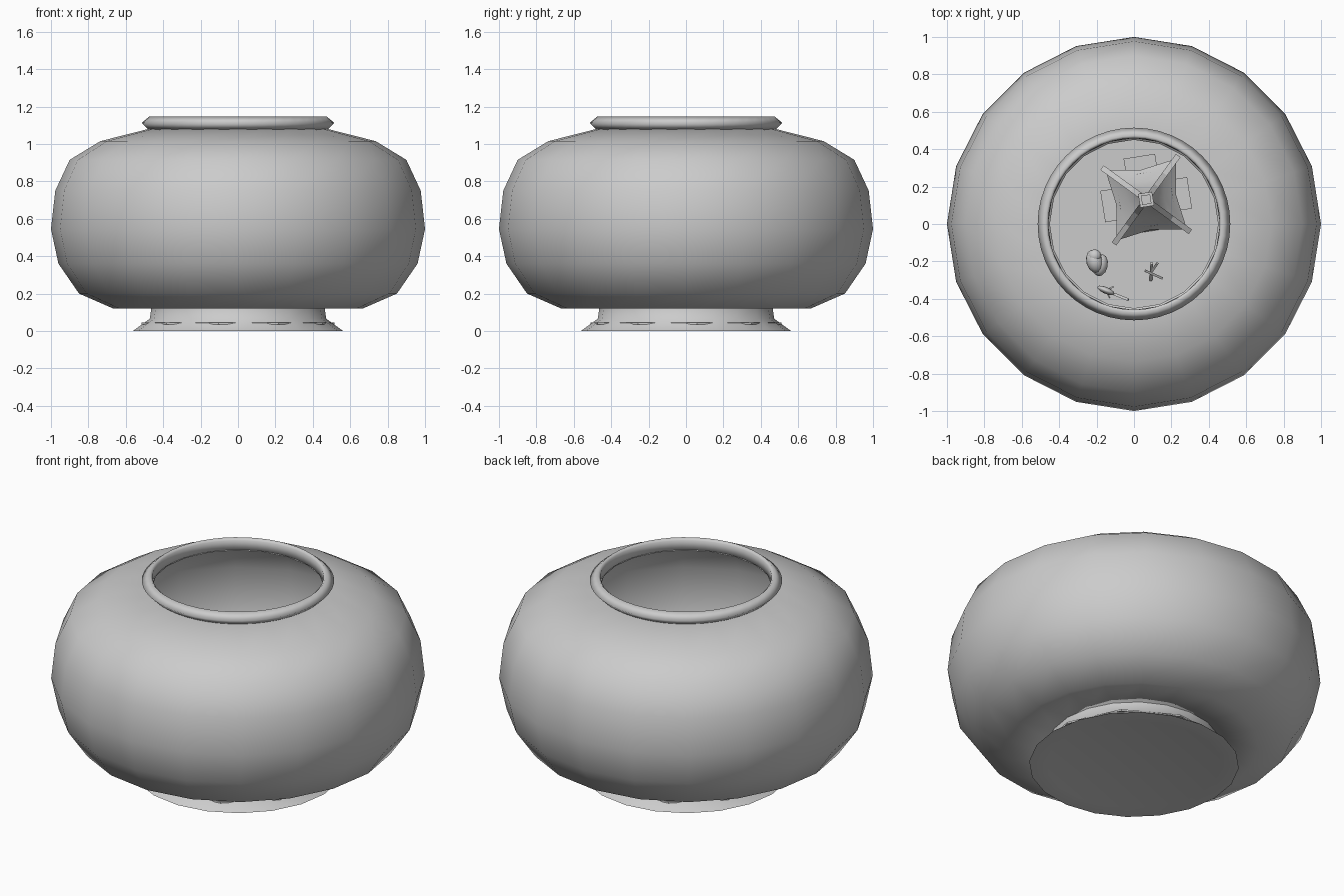
import bpy, bmesh, math
from mathutils import Vector, Matrix

cube = bpy.data.objects.get("Cube")
if cube:
    bpy.data.objects.remove(cube, do_unlink=True)

grey = bpy.data.materials.new("plain grey")
grey.use_nodes = True
grey.diffuse_color = (0.6, 0.6, 0.6, 1)
grey.node_tree.nodes["Principled BSDF"].inputs["Base Color"].default_value = (0.6, 0.6, 0.6, 1)


def finish(name, bm, sharp=180):
    """Turn a bmesh into an object, smooth below the given edge angle."""
    bmesh.ops.remove_doubles(bm, verts=bm.verts, dist=1e-5)
    bmesh.ops.recalc_face_normals(bm, faces=bm.faces)
    for f in bm.faces:
        f.smooth = sharp > 0
    for e in bm.edges:
        if len(e.link_faces) == 2:
            e.smooth = e.calc_face_angle() < math.radians(sharp)
    mesh = bpy.data.meshes.new(name)
    bm.to_mesh(mesh)
    bm.free()
    mesh.materials.append(grey)
    ob = bpy.data.objects.new(name, mesh)
    bpy.context.collection.objects.link(ob)
    return ob


def lathe(name, profile, sides, closed=False, sharp=180, turn=0, width=lambda i: 1):
    """Spin (radius, height) points round z; width scales alternate spokes."""
    bm = bmesh.new()
    rings = []
    for i in range(sides):
        a = math.radians(turn) + math.tau * i / sides
        rings.append([bm.verts.new((r * width(i) * math.cos(a), r * width(i) * math.sin(a), z))
                      for r, z in profile])
    n = len(profile)
    for i in range(sides):
        p, q = rings[i], rings[(i + 1) % sides]
        for j in range(n if closed else n - 1):
            k = (j + 1) % n
            pts = [p[j], q[j], q[k], p[k]]
            if profile[j][0] == 0:
                pts = [p[j], q[k], p[k]]
            elif profile[k][0] == 0:
                pts = [p[j], q[j], p[k]]
            bm.faces.new(pts)
    return finish(name, bm, sharp)


def box(name, centre, size, turn=0):
    bm = bmesh.new()
    bmesh.ops.create_cube(bm, size=1)
    bm.transform(Matrix.Translation(centre) @ Matrix.Rotation(turn, 4, 'Z')
                 @ Matrix.Diagonal((*size, 1)))
    return finish(name, bm, 0)


def beam(name, a, b, w):
    """Square bar between two points."""
    a, b = Vector(a), Vector(b)
    bm = bmesh.new()
    bmesh.ops.create_cube(bm, size=1)
    bm.transform(Matrix.Translation((a + b) / 2)
                 @ (b - a).to_track_quat('Z', 'Y').to_matrix().to_4x4()
                 @ Matrix.Diagonal((w, w, (b - a).length, 1)))
    return finish(name, bm, 0)


def blob(name, centre, size, turn=0):
    bm = bmesh.new()
    bmesh.ops.create_uvsphere(bm, u_segments=12, v_segments=8, radius=1)
    bm.transform(Matrix.Translation(centre) @ Matrix.Rotation(turn, 4, 'Z')
                 @ Matrix.Diagonal((*size, 1)))
    return finish(name, bm)


# Bowl: outer wall, then a thin inner wall back down to the open bottom
outer = [(.45, .12), (.667, .12), (.85, .2), (.96, .36), (1, .545), (.977, .75),
         (.90, .915), (.736, 1.015), (.48, 1.08)]
inner = [(r - .02, z - .005 if z > .5 else z + .012) for r, z in reversed(outer[1:])]
lathe("bowl", outer + inner + [(.45, .132)], 20, closed=True)

# Rolled rim
lathe("bowl_rim", [(.475, 1.072), (.515, 1.113), (.472, 1.148), (.458, 1.135), (.458, 1.08)],
      48, closed=True, sharp=100)

# Flared foot with a closed underside
lathe("bowl_foot", [(0, .002), (.47, .002), (.48, 0), (.562, 0), (.472, .065), (.463, .125)],
      20, sharp=60)

# Sand bed, its corners just reaching through the foot
lathe("sand", [(0, .035), (.52, .035), (.52, .045), (0, .045)], 10, sharp=30, turn=6.5)

# Ornamental pavilion: walls, curved roof, ridge bars, sills and finial
C = Vector((.065, .13, 0))
TURN = math.radians(9)
walls = lathe("pavilion_walls", [(.24, .04), (.2, .32)], 4, sharp=30, turn=54)
roof = lathe("pavilion_roof", [(0, .29), (.27, .29), (.16, .36), (.08, .46), (.03, .58), (0, .58)],
             8, sharp=30, turn=9, width=lambda i: 1 if i % 2 else .6)
for part in (walls, roof):
    part.location = C
steps = [(.285, .305), (.16, .37), (.08, .47), (.03, .58)]
for i in range(4):
    a = TURN + math.pi / 4 + i * math.pi / 2
    d = Vector((math.cos(a), math.sin(a), 0))
    for (r0, z0), (r1, z1) in zip(steps, steps[1:]):
        beam("roof_ridge", C + d * r0 + Vector((0, 0, z0)), C + d * r1 + Vector((0, 0, z1)), .03)
for i in range(3):
    a = TURN + i * math.pi / 2
    pos = C + Vector((math.cos(a), math.sin(a), 0)) * .19
    box("pavilion_sill", pos + Vector((0, 0, .14)), (.09, .17, .03), a)
box("roof_finial", C + Vector((0, 0, .6)), (.075, .075, .06), TURN)
box("finial_cap", C + Vector((0, 0, .64)), (.05, .05, .03), TURN)

# Rounded stones
blob("large_stone", (-.21, -.2, .09), (.045, .065, .05), .3)
blob("small_stone", (-.18, -.22, .08), (.04, .06, .04), -.2)
blob("top_stone", (-.21, -.17, .11), (.035, .035, .03))

# Fish with tail and fins
blob("fish_body", (-.15, -.355, .3), (.05, .018, .04), -.4)
for dz in (-.025, .025):
    beam("fish_tail", (-.105, -.375, .3), (-.03, -.405, .3 + dz), .014)
for s in (-1, 1):
    beam("fish_fin", (-.15, -.355, .29), (-.12 + .01 * s, -.365 + .03 * s, .27), .008)

# Small branching coral
beam("coral_stem", (.09, -.3, .045), (.095, -.21, .14), .015)
beam("coral_branch", (.06, -.25, .12), (.15, -.29, .06), .013)
beam("coral_branch", (.09, -.26, .09), (.125, -.21, .15), .013)
